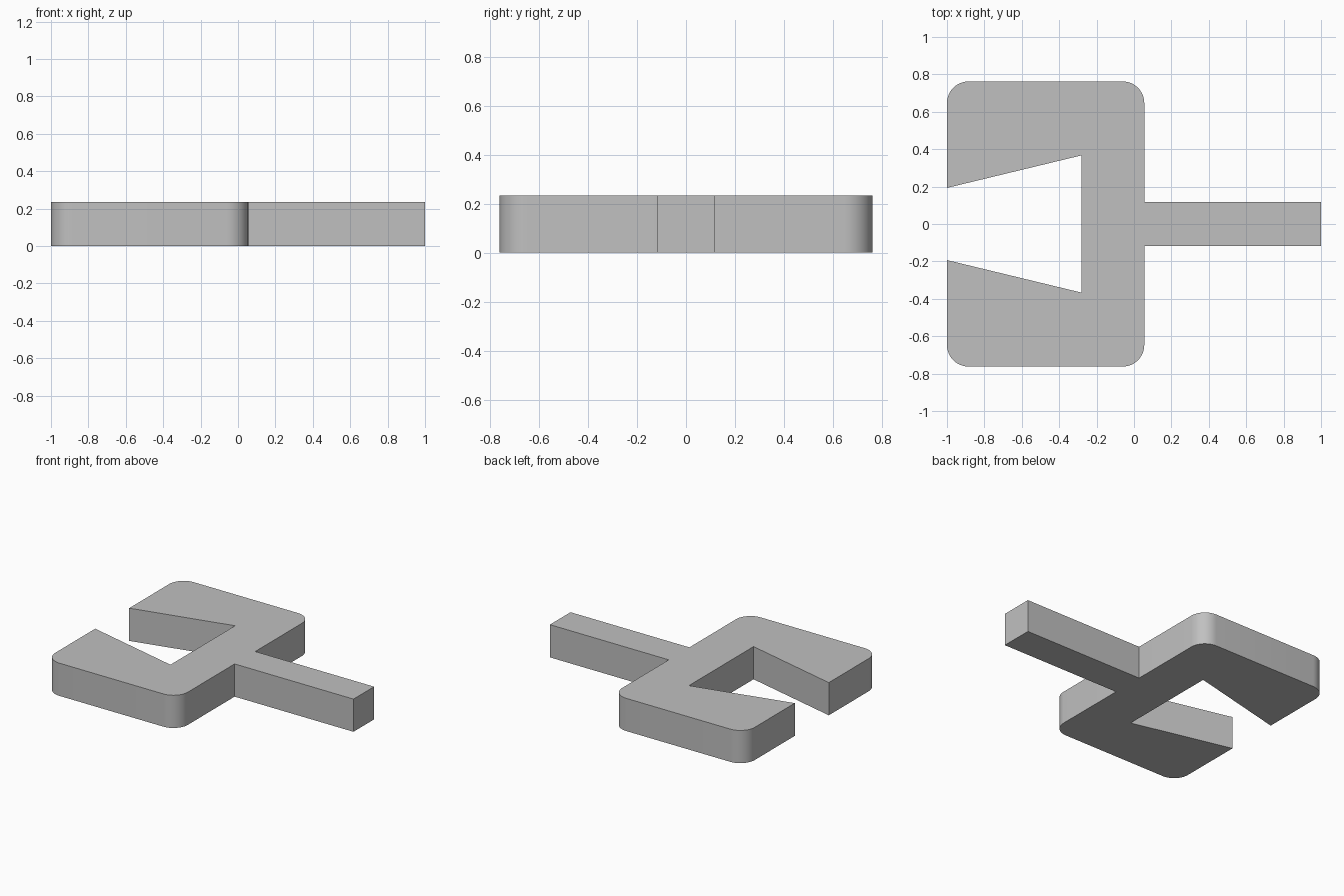
import bpy, bmesh
from math import sin, cos, pi, radians

cube = bpy.data.objects.get("Cube")
if cube:
    bpy.data.objects.remove(cube, do_unlink=True)

HEIGHT = 0.235
LEFT, BODY_END, HANDLE_END = -1.0, 0.055, 1.0
HALF_WIDTH, HANDLE_HALF, RADIUS = 0.762, 0.117, 0.115

grey = bpy.data.materials.new("plain grey")
grey.use_nodes = True
colour = (0.53, 0.53, 0.53, 1)
grey.diffuse_color = colour
grey.node_tree.nodes["Principled BSDF"].inputs["Base Color"].default_value = colour


def rounded_corner(cx, cy, start, steps=12):
    """Quarter arc running clockwise from the start angle."""
    angles = [start - pi / 2 * i / steps for i in range(steps + 1)]
    return [(cx + RADIUS * cos(a), cy + RADIUS * sin(a)) for a in angles]


# Upper half of the outline: notch, rounded jaw, then handle
half = [(-0.28, 0.367), (LEFT, 0.193)]
half += rounded_corner(LEFT + RADIUS, HALF_WIDTH - RADIUS, pi)
half += rounded_corner(BODY_END - RADIUS, HALF_WIDTH - RADIUS, pi / 2)
half += [(BODY_END, HANDLE_HALF), (HANDLE_END, HANDLE_HALF)]
outline = half + [(x, -y) for x, y in reversed(half)]

# Extrude the mirrored outline into a slab
bm = bmesh.new()
base = bm.faces.new([bm.verts.new((x, y, 0)) for x, y in outline])
top = bmesh.ops.extrude_face_region(bm, geom=[base], use_keep_orig=True)["geom"]
bmesh.ops.translate(bm, vec=(0, 0, HEIGHT),
                    verts=[v for v in top if isinstance(v, bmesh.types.BMVert)])
bmesh.ops.recalc_face_normals(bm, faces=bm.faces)
mesh = bpy.data.meshes.new("forked_clip")
bm.to_mesh(mesh)
bm.free()
mesh.materials.append(grey)

clip = bpy.data.objects.new("forked_clip", mesh)
bpy.context.collection.objects.link(clip)

# Smooth rounded corners, sharp everywhere else
bpy.ops.object.select_all(action="DESELECT")
clip.select_set(True)
bpy.context.view_layer.objects.active = clip
bpy.ops.object.shade_smooth_by_angle(angle=radians(12))
